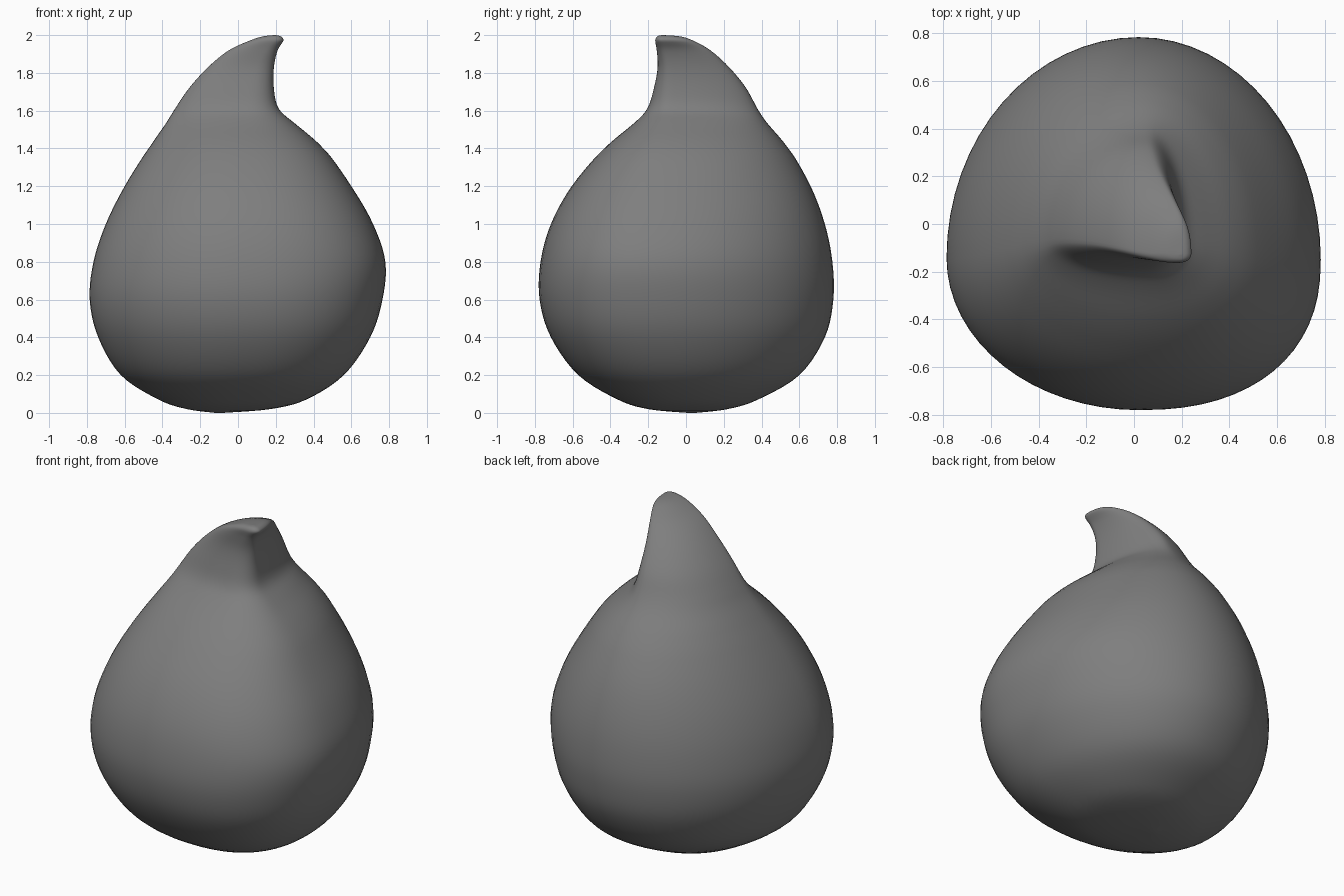
import bpy
import bmesh
from math import sin, cos, pi, copysign

SEGMENTS = 64
STEPS = 5

cube = bpy.data.objects.get("Cube")
if cube:
    bpy.data.objects.remove(cube, do_unlink=True)

# Cross-sections: height, left/right edge, front/back edge, centre x, centre y
SECTIONS = [
    (0, -.12, -.08, .01, .05, -.1, .03),
    (.02, -.27, .17, -.2, .22, -.05, 0),
    (.07, -.42, .36, -.36, .38, -.01, -.03),
    (.2, -.62, .56, -.57, .6, .01, -.08),
    (.4, -.74, .7, -.715, .735, .02, -.12),
    (.6, -.785, .765, -.775, .78, .02, -.14),
    (.8, -.765, .78, -.77, .775, .02, -.15),
    (1, -.7, .715, -.715, .735, .02, -.14),
    (1.2, -.6, .6, -.605, .66, .02, -.12),
    (1.4, -.475, .455, -.435, .545, .03, -.09),
    (1.53, -.385, .305, -.28, .435, .04, -.08),
    (1.61, -.335, .215, -.205, .38, .05, -.07),
    (1.72, -.26, .19, -.17, .32, .06, -.07),
    (1.83, -.16, .19, -.15, .23, .09, -.08),
    (1.92, -.05, .21, -.155, .13, .14, -.1),
    (1.97, .06, .24, -.163, .04, .18, -.12),
    (1.993, .13, .227, -.152, -.03, .19, -.12),
    (2, .19, .2, -.13, -.12, .195, -.125),
]


def spline(a, b, c, d, t):
    """Smooth interpolation between b and c."""
    return b + .5 * t * (c - a + t * (2*a - 5*b + 4*c - d + t * (3*(b - c) + d - a)))


def smooth_sections(sections):
    result = []
    last = len(sections) - 1
    for i in range(last):
        around = [sections[min(max(i + k, 0), last)] for k in (-1, 0, 1, 2)]
        for step in range(STEPS):
            result.append([spline(*vals, step / STEPS) for vals in zip(*around)])
    result.append(list(sections[last]))
    return result


def ring_point(section, angle):
    """Four elliptical quadrants joined about an offset centre."""
    z, left, right, front, back, cx, cy = section
    c, s = cos(angle), sin(angle)
    # the front quadrant under the curled tip is squarer
    power = .86 if c > 0 and s < 0 else 1
    rx = right - cx if c > 0 else cx - left
    ry = back - cy if s > 0 else cy - front
    return (cx + rx * copysign(abs(c) ** power, c),
            cy + ry * copysign(abs(s) ** power, s), z)


# Droplet body with its curled tip, lofted in one skin
bm = bmesh.new()
rings = []
for section in smooth_sections(SECTIONS):
    rings.append([bm.verts.new(ring_point(section, 2 * pi * i / SEGMENTS))
                  for i in range(SEGMENTS)])
for low, high in zip(rings, rings[1:]):
    for i in range(SEGMENTS):
        j = (i + 1) % SEGMENTS
        bm.faces.new((low[i], low[j], high[j], high[i]))
bm.faces.new(rings[0][::-1])
bm.faces.new(rings[-1])

# Relax the skin so the fold below the tip blends softly
inner = [v for ring in rings[STEPS * 9:STEPS * 15] for v in ring]
for _ in range(3):
    bmesh.ops.smooth_vert(bm, verts=inner, factor=.5,
                          use_axis_x=True, use_axis_y=True, use_axis_z=True)
bmesh.ops.recalc_face_normals(bm, faces=bm.faces)

mesh = bpy.data.meshes.new("droplet_body")
bm.to_mesh(mesh)
bm.free()
body = bpy.data.objects.new("droplet_body", mesh)
bpy.context.collection.objects.link(body)
for polygon in mesh.polygons:
    polygon.use_smooth = True

# Plain grey surface
grey = bpy.data.materials.new("mid_grey")
grey.use_nodes = True
colour = (.21, .21, .21, 1)
grey.diffuse_color = colour
grey.node_tree.nodes["Principled BSDF"].inputs["Base Color"].default_value = colour
mesh.materials.append(grey)
